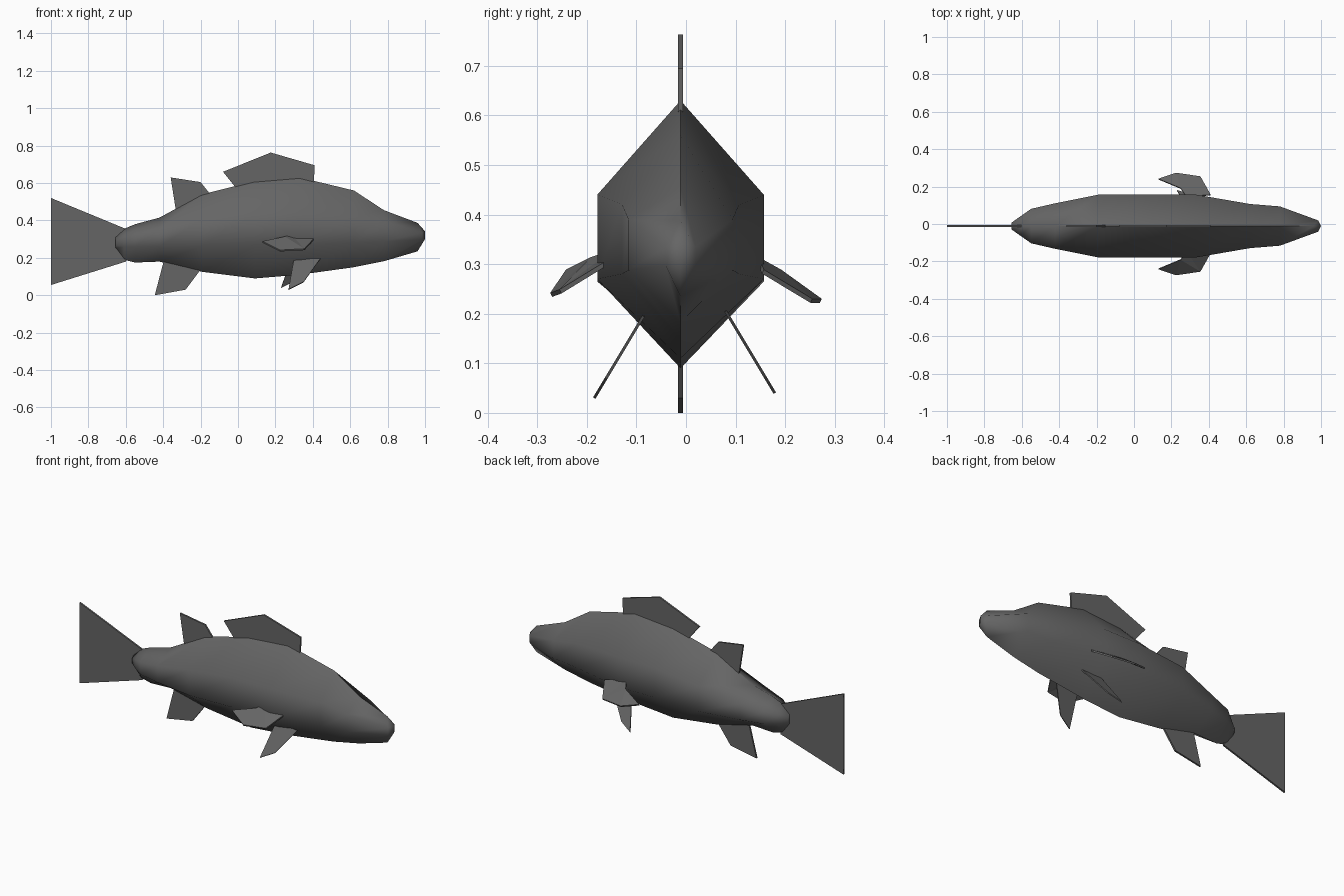
import bpy, bmesh, math
from mathutils import Vector

if "Cube" in bpy.data.objects:
    bpy.data.objects.remove(bpy.data.objects["Cube"])

grey = bpy.data.materials.new("dark_grey")
grey.diffuse_color = (0.13, 0.13, 0.13, 1)
grey.use_nodes = True
grey.node_tree.nodes["Principled BSDF"].inputs["Base Color"].default_value = grey.diffuse_color
MID = -0.011  # y of the body's plane of symmetry


def finish(bm, name, smooth=None):
    bmesh.ops.recalc_face_normals(bm, faces=bm.faces)
    mesh = bpy.data.meshes.new(name)
    bm.to_mesh(mesh)
    bm.free()
    mesh.materials.append(grey)
    ob = bpy.data.objects.new(name, mesh)
    bpy.context.collection.objects.link(ob)
    if smooth:
        bpy.ops.object.select_all(action='DESELECT')
        ob.select_set(True)
        bpy.context.view_layer.objects.active = ob
        bpy.ops.object.shade_smooth_by_angle(angle=math.radians(smooth))
    return ob


def plate(name, points, offset):
    """Thin fin: outline extruded by an offset, centred on the outline."""
    bm = bmesh.new()
    off = Vector(offset)
    a = [bm.verts.new(Vector(p) - off / 2) for p in points]
    b = [bm.verts.new(Vector(p) + off / 2) for p in points]
    n = len(points)
    caps = [bm.faces.new(a), bm.faces.new(b[::-1])]
    for i in range(n):
        j = (i + 1) % n
        bm.faces.new((a[j], a[i], b[i], b[j]))
    bmesh.ops.triangulate(bm, faces=caps)
    return finish(bm, name)


# Body: six-sided rings with a top and a bottom ridge and flat flanks
# x, top, bottom, half width, flank top, flank bottom
stations = [
    (-0.655, 0.315, 0.25, 0.018, 0.295, 0.268),
    (-0.61, 0.355, 0.19, 0.05, 0.31, 0.26),
    (-0.55, 0.38, 0.175, 0.092, 0.33, 0.26),
    (-0.42, 0.415, 0.18, 0.122, 0.355, 0.26),
    (-0.19, 0.54, 0.125, 0.168, 0.41, 0.265),
    (0.09, 0.61, 0.09, 0.168, 0.44, 0.27),
    (0.33, 0.63, 0.11, 0.168, 0.44, 0.27),
    (0.62, 0.56, 0.15, 0.118, 0.42, 0.28),
    (0.78, 0.455, 0.182, 0.105, 0.39, 0.288),
    (0.96, 0.387, 0.235, 0.03, 0.335, 0.297),
]
bm = bmesh.new()
rings = []
for k, (x, top, bot, w, su, sl) in enumerate(stations):
    xs = x + (0.025 if k == len(stations) - 1 else 0)  # snout flanks sit forward
    rings.append([bm.verts.new(p) for p in (
        (x, MID, top), (xs, MID + w, su), (xs, MID + w, sl),
        (x, MID, bot), (xs, MID - w, sl), (xs, MID - w, su))])
for r, s in zip(rings, rings[1:]):
    for i in range(6):
        j = (i + 1) % 6
        bm.faces.new((r[i], r[j], s[j], s[i]))
bm.faces.new(rings[0])
# Snout tip: short upright edge in front of the last ring
t, ru, rl, b, ll, lu = rings[-1]
up, lo = bm.verts.new((1, MID, 0.342)), bm.verts.new((1, MID, 0.3))
for f in ((t, ru, up), (ru, rl, lo, up), (rl, b, lo),
          (b, ll, lo), (ll, lu, up, lo), (lu, t, up)):
    bm.faces.new(f)
finish(bm, "body", 60)

# Upright fins on the centre plane (x, z outlines)
upright = {
    "tail_fin": [(-1, 0.52), (-0.955, 0.32), (-0.955, 0.25), (-1, 0.055),
                 (-0.60, 0.18), (-0.57, 0.27), (-0.60, 0.355)],
    "front_dorsal_fin": [(-0.08, 0.66), (0.175, 0.763), (0.41, 0.695),
                         (0.405, 0.59), (0.0, 0.56)],
    "rear_dorsal_fin": [(-0.36, 0.63), (-0.20, 0.605), (-0.14, 0.53), (-0.33, 0.44)],
    "anal_fin": [(-0.445, 0), (-0.28, 0.03), (-0.19, 0.15), (-0.39, 0.21)],
}
for name, outline in upright.items():
    plate(name, [(x, MID, z) for x, z in outline], (0, 0.01, 0))

# Pelvic fins slanting down and outward
for side, label, outline in (
        (-1, "right", [(0.30, 0.20), (0.44, 0.195), (0.35, 0.07), (0.27, 0.03)]),
        (1, "left", [(0.29, 0.21), (0.41, 0.205), (0.30, 0.075), (0.23, 0.04)])):
    plate(f"{label}_pelvic_fin",
          [(x, side * (0.083 + (0.20 - z) * 0.6), z) for x, z in outline],
          (0, 0.005, side * 0.003))

# Pectoral fins sweeping back from the flanks
sweep = [(0.41, 0.155), (0.355, 0.253), (0.225, 0.272),
         (0.13, 0.24), (0.25, 0.19), (0.28, 0.145)]
for side, label, heights in (
        (-1, "right", (0.305, 0.245, 0.238, 0.285, 0.31, 0.325)),
        (1, "left", (0.285, 0.226, 0.226, 0.248, 0.285, 0.31))):
    plate(f"{label}_pectoral_fin",
          [(x, side * y, z) for (x, y), z in zip(sweep, heights)],
          (0, side * 0.004, 0.008))
